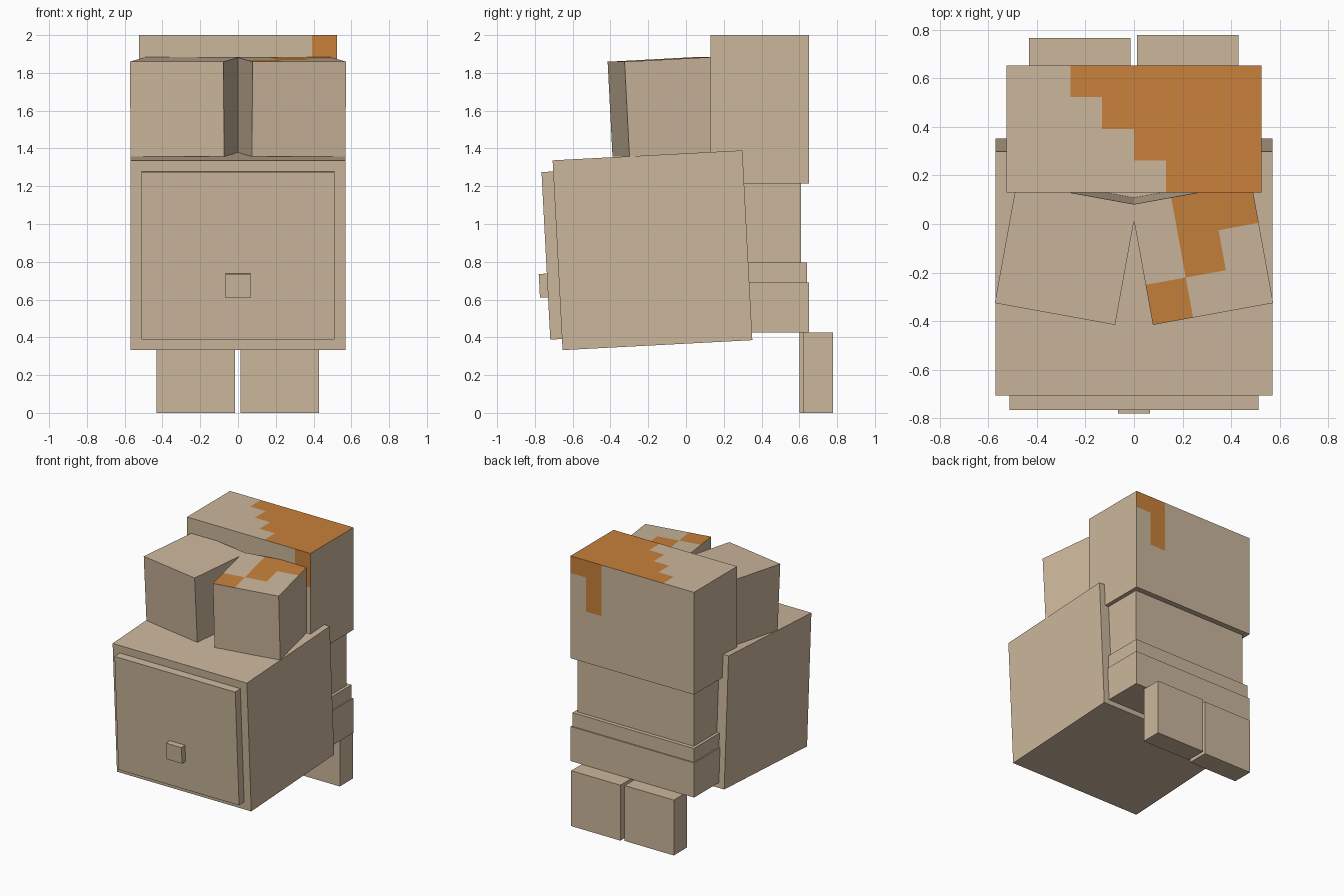
import bpy, bmesh, math
from mathutils import Matrix, Vector

if "Cube" in bpy.data.objects:
    bpy.data.objects.remove(bpy.data.objects["Cube"])


def material(name, rgb):
    m = bpy.data.materials.new(name)
    m.diffuse_color = (*rgb, 1)
    m.use_nodes = True
    m.node_tree.nodes["Principled BSDF"].inputs["Base Color"].default_value = m.diffuse_color
    return m


TAN = material("tan", (0.60, 0.47, 0.33))
ORANGE = material("orange", (0.58, 0.22, 0.045))


def box(name, lo, hi, matrix=None, cells=(1, 1, 1), paint=None):
    """Box between two corners, sliced into a grid; paint(normal, cell) picks orange faces."""
    lo, hi = Vector(lo), Vector(hi)
    size = hi - lo
    bm = bmesh.new()
    bmesh.ops.create_cube(bm, size=1)
    for axis in range(3):
        for i in range(1, cells[axis]):
            co, no = Vector(), Vector()
            co[axis] = i / cells[axis] - 0.5
            no[axis] = 1
            bmesh.ops.bisect_plane(bm, geom=bm.verts[:] + bm.edges[:] + bm.faces[:],
                                   plane_co=co, plane_no=no)
    bm.normal_update()
    if paint:
        for f in bm.faces:
            c = f.calc_center_median()
            cell = [math.floor((c[a] + 0.5) * cells[a]) for a in range(3)]
            f.material_index = int(paint(f.normal, cell))
    for v in bm.verts:
        v.co = lo + Vector([(v.co[a] + 0.5) * size[a] for a in range(3)])
    me = bpy.data.meshes.new(name)
    bm.to_mesh(me)
    bm.free()
    me.materials.append(TAN)
    me.materials.append(ORANGE)
    ob = bpy.data.objects.new(name, me)
    if matrix:
        ob.matrix_world = matrix
    bpy.context.collection.objects.link(ob)
    return ob


# Head with a stepped patch on top that drips down the front and back
def head_paint(n, c):
    x, y, z = c
    if n.z > 0.5:
        return x >= 5 - y
    if n.y < -0.5:
        return x == 7 and z >= 4
    if n.y > 0.5:
        return (x == 7 and z >= 5) or (x == 6 and z >= 3)
    return False


box("head", (-0.524, 0.13, 1.215), (0.524, 0.652, 2.0), cells=(8, 4, 6), paint=head_paint)

# Torso and waist bands
box("torso", (-0.493, 0.17, 0.78), (0.493, 0.61, 1.215))
box("waist_band", (-0.515, 0.14, 0.68), (0.515, 0.64, 0.795))
box("hip_band", (-0.524, 0.13, 0.425), (0.524, 0.65, 0.69))

# Legs, slightly staggered
box("left_leg", (-0.432, 0.602, 0), (-0.015, 0.765, 0.425))
box("right_leg", (0.012, 0.62, 0), (0.43, 0.778, 0.425))

# Tilted chest with lid plate and knob
TILT = math.radians(3)
chest = Matrix.Translation((0, -0.1775, 0.861)) @ Matrix.Rotation(TILT, 4, 'X')
box("chest", (-0.57, -0.503, -0.503), (0.57, 0.503, 0.503), chest)
box("chest_panel", (-0.512, -0.565, -0.444), (0.512, -0.50, 0.444), chest)
box("chest_knob", (-0.066, -0.608, -0.22), (0.066, -0.56, -0.094), chest)


# Arms splayed outward, resting on the chest; one has painted squares on top
def arm_paint(n, c):
    return n.z > 0.5 and (c[0], c[1]) in {(0, 0), (1, 1), (1, 2), (2, 2)}


H = 0.2515
for name, side, paint in (("left_arm", -1, None), ("right_arm", 1, arm_paint)):
    m = (Matrix.Translation((0.278 * side, -0.11, 1.621))
         @ Matrix.Rotation(math.radians(10.3) * side, 4, 'Z')
         @ Matrix.Rotation(TILT, 4, 'X'))
    box(name, (-H, -H, -H), (H, H, H), m, (3, 3, 1) if paint else (1, 1, 1), paint)
